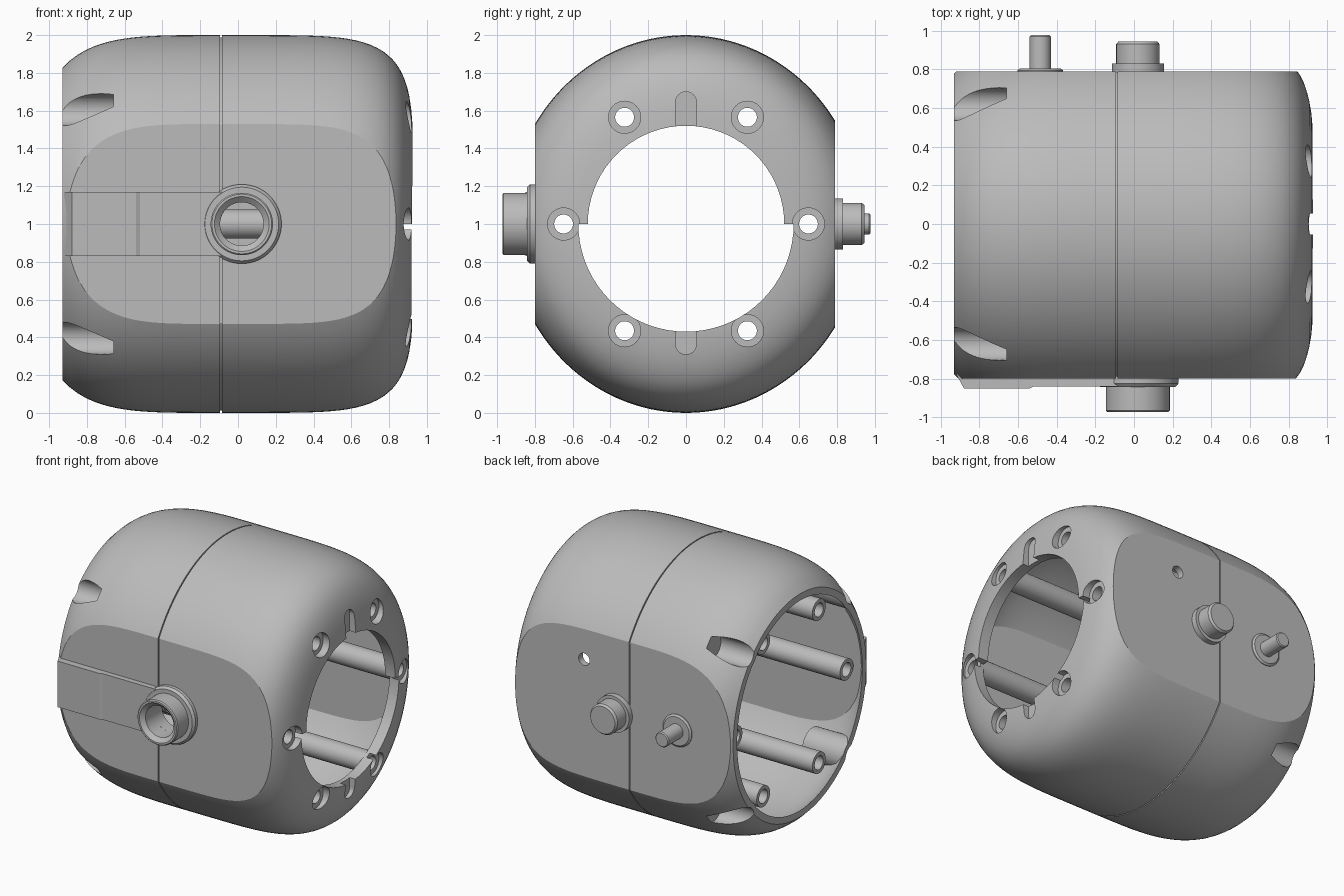
import bpy, bmesh, math

cube = bpy.data.objects.get("Cube")
if cube:
    bpy.data.objects.remove(cube)

grey = bpy.data.materials.new("light_grey")
grey.use_nodes = True
colour = (0.5, 0.5, 0.5, 1)
grey.diffuse_color = colour
grey.node_tree.nodes["Principled BSDF"].inputs["Base Color"].default_value = colour


def finish(name, bm):
    bmesh.ops.recalc_face_normals(bm, faces=bm.faces)
    mesh = bpy.data.meshes.new(name)
    bm.to_mesh(mesh)
    bm.free()
    mesh.materials.append(grey)
    ob = bpy.data.objects.new(name, mesh)
    bpy.context.collection.objects.link(ob)
    return ob


def lathe(name, profile, axis="x", centre=(0, 0, 1), ring=False, squash=1, n=48):
    """Spin (position, radius) points about an axis; ring closes the section."""
    bm = bmesh.new()
    loops = []
    for t, r in profile:
        loop = []
        for i in range(n):
            a = 2 * math.pi * i / n
            c, s = r * math.cos(a) * squash, r * math.sin(a)
            p = (t, c, s) if axis == "x" else (c, t, s)
            loop.append(bm.verts.new([u + v for u, v in zip(p, centre)]))
        loops.append(loop)
    pairs = list(zip(loops, loops[1:]))
    if ring:
        pairs.append((loops[-1], loops[0]))
    else:
        bm.faces.new(loops[0])
        bm.faces.new(loops[-1])
    for a, b in pairs:
        for i in range(n):
            j = (i + 1) % n
            bm.faces.new((a[i], a[j], b[j], b[i]))
    return finish(name, bm)


def rod(axis, centre, start, end, r, n=40):
    return lathe("cutter", [(start, r), (end, r)], axis, centre, n=n)


def box(lo, hi):
    bm = bmesh.new()
    bmesh.ops.create_cube(bm, size=1)
    for v in bm.verts:
        v.co = [(a + b) / 2 + c * (b - a) for a, b, c in zip(lo, hi, v.co)]
    return finish("cutter", bm)


def combine(target, tool, op="DIFFERENCE"):
    tool.hide_render = True
    mod = target.modifiers.new("cut", "BOOLEAN")
    mod.operation, mod.object, mod.solver = op, tool, "EXACT"
    bpy.context.view_layer.objects.active = target
    bpy.ops.object.modifier_apply(modifier=mod.name)
    bpy.data.objects.remove(tool)


def hull_radius(x):
    u, n = ((x + 0.1) / 1.03, 5.5) if x > -0.1 else ((-x - 0.1) / 0.97, 4)
    return (1 - u ** n) ** (1 / n)


# Barrel shaped hull with a fine seam and two flat sides
SEAM, SQUASH = -0.09, 0.943
xs = [-0.93 + 0.04 * i for i in range(21)] + [-0.06 + 0.04 * i for i in range(21)]
xs += [0.77, 0.795, 0.82, 0.84, 0.86, 0.88, 0.895, 0.907, 0.917, 0.925]
outline = [(x, hull_radius(x)) for x in xs]
groove = [(SEAM + dx, r) for dx, r in ((-0.004, 1), (-0.004, 0.988), (0.004, 0.988), (0.004, 1))]
outline = sorted(outline + groove, key=lambda p: p[0])
hull = lathe("hull", outline, squash=SQUASH, n=128)
combine(hull, box((-2, -0.8, -1), (2, 0.79, 3)), "INTERSECT")
for side in (-0.8, 0.79):
    combine(hull, box((SEAM - 0.004, side - 0.01, 0.47), (SEAM + 0.004, side + 0.01, 1.53)))

# Hollow inside, leaving screw columns and corner bosses standing
inner = [(-0.96, hull_radius(-0.93) - 0.05)]
inner += [(x, hull_radius(x * 1.06 if x > 0 else x) - 0.05)
          for x in [-0.93 + 0.059 * i for i in range(31)]]
cavity = lathe("cavity", inner, squash=SQUASH, n=96)
combine(cavity, box((-2, -0.75, -1), (2, 0.74, 3)), "INTERSECT")
screws = [(sy * y, 1 + z) for sy in (-1, 1) for y, z in ((0.325, 0.565), (0.648, 0), (0.325, -0.565))]
corners = [(sy * 0.62, 1 + sz * 0.605) for sy in (-1, 1) for sz in (-1, 1)]
for y, z in screws:
    combine(cavity, rod("x", (0, y, z), -0.86, 1, 0.078))
for y, z in corners:
    combine(cavity, rod("x", (0, y, z), -1, -0.6, 0.12))
combine(hull, cavity)

# Round end opening, wider in its lower half
for radius, low, high in ((0.52, 0.99, 2), (0.57, 0, 1)):
    opening = rod("x", (0, 0, 1), 0.7, 1.1, radius, 72)
    combine(opening, box((0, -1, low), (2, 1, high)), "INTERSECT")
    combine(hull, opening)

# Counterbored screw holes, key slots and corner scallops
for y, z in screws:
    combine(hull, rod("x", (0, y, z), -1.1, 1.1, 0.05))
    combine(hull, rod("x", (0, y, z), 0.865, 1.1, 0.085))
for sz, reach in ((1, 0.645), (-1, 0.635)):
    tip = 1 + sz * reach
    combine(hull, rod("x", (0, 0, tip), 0.875, 1.1, 0.055))
    combine(hull, box((0.875, -0.055, min(tip, 1 + sz * 0.45)),
                      (1.1, 0.055, max(tip, 1 + sz * 0.45))))
for y, z in corners:
    combine(hull, rod("x", (0, y, z), -1.1, -0.66, 0.085))

# Bores through the flat sides
combine(hull, rod("y", (0.02, 0, 1), -1, -0.5, 0.115))
combine(hull, rod("y", (0.28, 0, 1.32), 0.6, 1, 0.045))

# Raised strip leading to the front socket
strip = [(-0.92, -0.775), (-0.88, -0.85), (-0.54, -0.85), (-0.52, -0.84), (0.02, -0.84), (0.02, -0.775)]
bm = bmesh.new()
face = bm.faces.new([bm.verts.new((x, y, 0.83)) for x, y in strip])
lifted = bmesh.ops.extrude_face_region(bm, geom=[face])["geom"]
bmesh.ops.translate(bm, vec=(0, 0, 0.34), verts=[v for v in lifted if isinstance(v, bmesh.types.BMVert)])
rail = finish("front_strip", bm)
combine(rail, rod("y", (0.02, 0, 1), -1, -0.5, 0.115))

# Hollow front socket
lathe("front_socket", [(-0.77, 0.115), (-0.77, 0.21), (-0.825, 0.21), (-0.842, 0.195),
                       (-0.842, 0.165), (-0.965, 0.165), (-0.972, 0.158),
                       (-0.972, 0.145), (-0.945, 0.115)], "y", (0.02, 0, 1), ring=True, n=64)

# Rear plug and rear peg
lathe("rear_plug", [(0.76, 0.135), (0.83, 0.135), (0.83, 0.112), (0.93, 0.112), (0.945, 0.1)],
      "y", (0.02, 0, 1))
lathe("rear_peg", [(0.76, 0.118), (0.795, 0.118), (0.805, 0.105), (0.805, 0.055),
                   (0.97, 0.055), (0.977, 0.048)], "y", (-0.485, 0, 1))

# Smooth curved surfaces while keeping crisp edges
bpy.ops.object.select_all(action="DESELECT")
for name in ("hull", "front_strip", "front_socket", "rear_plug", "rear_peg"):
    bpy.data.objects[name].select_set(True)
bpy.context.view_layer.objects.active = hull
bpy.ops.object.shade_smooth_by_angle(angle=math.radians(25))
